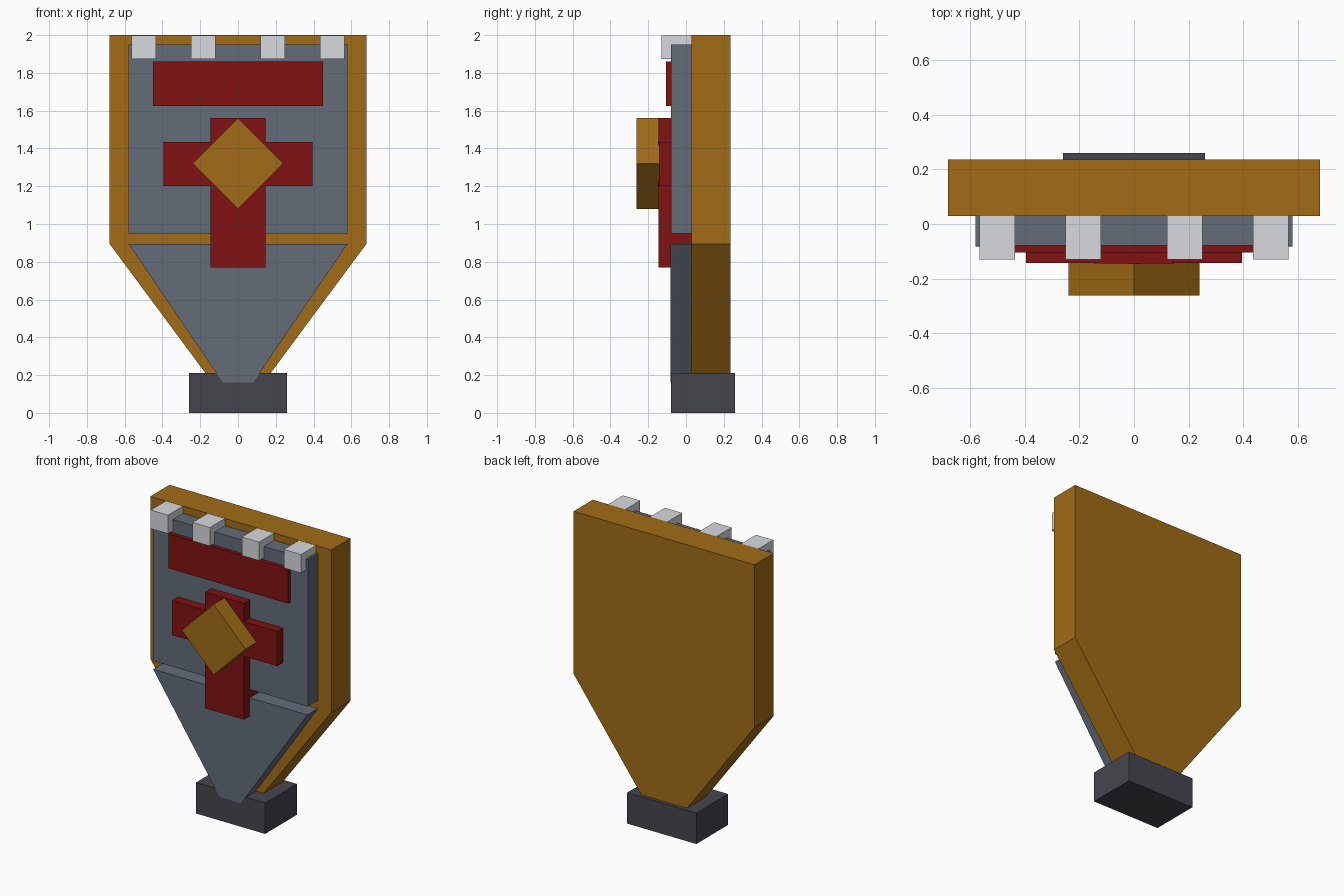
import bpy, bmesh

if "Cube" in bpy.data.objects:
    bpy.data.objects.remove(bpy.data.objects["Cube"])


def material(name, rgb):
    m = bpy.data.materials.new(name)
    m.diffuse_color = (*rgb, 1)
    m.use_nodes = True
    m.node_tree.nodes["Principled BSDF"].inputs["Base Color"].default_value = m.diffuse_color
    return m


GOLD = material("gold", (0.36, 0.15, 0.008))
STEEL = material("steel", (0.125, 0.15, 0.19))
RED = material("red", (0.22, 0.006, 0.006))
DARK = material("dark", (0.06, 0.06, 0.075))
PALE = material("pale", (0.68, 0.7, 0.73))


def slab(name, profile, y0, y1, mat):
    """Extrude a front-view (x, z) outline from y0 to y1."""
    bm = bmesh.new()
    face = bm.faces.new([bm.verts.new((x, y0, z)) for x, z in profile])
    ext = bmesh.ops.extrude_face_region(bm, geom=[face])["geom"]
    verts = [g for g in ext if isinstance(g, bmesh.types.BMVert)]
    bmesh.ops.translate(bm, verts=verts, vec=(0, y1 - y0, 0))
    bmesh.ops.recalc_face_normals(bm, faces=bm.faces)
    mesh = bpy.data.meshes.new(name)
    bm.to_mesh(mesh)
    bm.free()
    mesh.materials.append(mat)
    obj = bpy.data.objects.new(name, mesh)
    bpy.context.collection.objects.link(obj)
    return obj


def mirrored(half):
    """Complete a right-hand outline across x = 0."""
    return half + [(-x, z) for x, z in reversed(half)]


def box(name, cx, hw, z0, z1, y0, y1, mat):
    outline = [(cx - hw, z0), (cx + hw, z0), (cx + hw, z1), (cx - hw, z1)]
    return slab(name, outline, y0, y1, mat)


# Foot block and tapered backing board
box("base", 0, 0.26, 0, 0.21, -0.08, 0.26, DARK)
slab("backing_board", mirrored([(0.135, 0.16), (0.68, 0.895), (0.68, 2.0)]), 0.03, 0.235, GOLD)

# Raised front panels
box("upper_panel", 0, 0.58, 0.95, 1.95, -0.079, 0.03, STEEL)
slab("lower_panel", mirrored([(0.08, 0.16), (0.58, 0.895)]), -0.082, 0.03, STEEL)

# Red bar and cross
box("top_bar", 0, 0.45, 1.625, 1.86, -0.105, -0.05, RED)
box("cross_upright", 0, 0.145, 0.77, 1.56, -0.145, 0.04, RED)
box("cross_arm", 0, 0.395, 1.2, 1.435, -0.143, -0.05, RED)

# Diamond boss
slab("diamond", [(0, 1.08), (0.24, 1.32), (0, 1.56), (-0.24, 1.32)], -0.262, -0.1, GOLD)

# Row of teeth along the top edge
for i, x in enumerate((-0.5, -0.185, 0.185, 0.5)):
    box(f"tooth_{i + 1}", x, 0.065, 1.873, 1.999, -0.13, 0.13, PALE)
